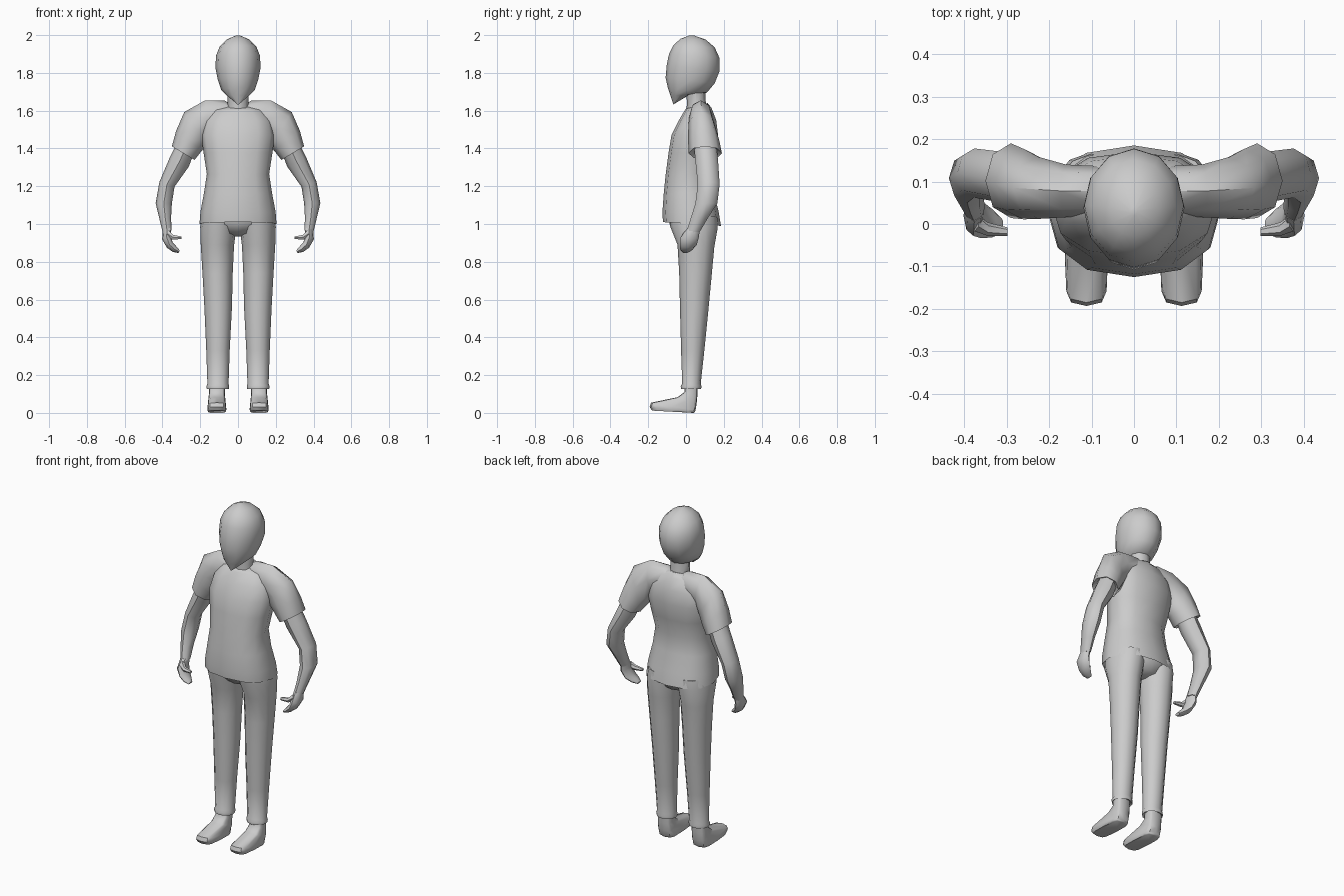
import bpy, math
from mathutils import Vector

grey = bpy.data.materials.new("plain grey")
grey.diffuse_color = (0.6, 0.6, 0.6, 1)


def power(t, p):
    return math.copysign(abs(t) ** p, t) if abs(t) > 1e-6 else 0.0


def loft(name, rings, n=12, p=1.0, mirror=False, caps=(True, True)):
    """Skin rings of (centre, u, v); p below 1 squares the section."""
    verts, faces = [], []
    for c, u, v in rings:
        for i in range(n):
            a = 2 * math.pi * i / n
            verts.append(c + u * power(math.cos(a), p) + v * power(math.sin(a), p))
    for r in range(len(rings) - 1):
        for i in range(n):
            j = (i + 1) % n
            faces.append((r * n + i, r * n + j, (r + 1) * n + j, (r + 1) * n + i))
    if caps[0]:
        faces.append(tuple(range(n))[::-1])
    if caps[1]:
        faces.append(tuple(range((len(rings) - 1) * n, len(rings) * n)))
    mesh = bpy.data.meshes.new(name)
    mesh.from_pydata(verts, [], faces)
    mesh.materials.append(grey)
    obj = bpy.data.objects.new(name, mesh)
    bpy.context.collection.objects.link(obj)
    bpy.ops.object.select_all(action='DESELECT')
    obj.select_set(True)
    bpy.context.view_layer.objects.active = obj
    bpy.ops.object.mode_set(mode='EDIT')
    bpy.ops.mesh.select_all(action='SELECT')
    bpy.ops.mesh.normals_make_consistent(inside=False)
    bpy.ops.object.mode_set(mode='OBJECT')
    bpy.ops.object.shade_smooth_by_angle(angle=math.radians(50))
    if mirror:
        obj.modifiers.new("other side", 'MIRROR')
    return obj


def slab(yf, zf, yb, zb, w, x=0.0):
    """Ring through a front point and a back point with half width w."""
    f, b = Vector((x, yf, zf)), Vector((x, yb, zb))
    return (f + b) / 2, (f - b) / 2, Vector((w, 0, 0))


def limb(x, y, z, tilt, r, ry):
    """Ring whose in-plane radius r points outward, raised by tilt degrees."""
    t = math.radians(tilt)
    return (Vector((x, y, z)), Vector((0, -ry, 0)),
            Vector((math.cos(t) * r, 0, math.sin(t) * r)))


# Head: rings fan from the chin and nape to the crown
loft("head", [slab(-.066, 1.632, -.055, 1.64, .006),
              slab(-.082, 1.68, .02, 1.685, .062),
              slab(-.096, 1.72, .11, 1.695, .088),
              slab(-.108, 1.775, .152, 1.745, .106),
              slab(-.102, 1.84, .178, 1.81, .119),
              slab(-.09, 1.90, .177, 1.88, .117),
              slab(-.068, 1.945, .152, 1.935, .097),
              slab(-.03, 1.98, .105, 1.976, .058),
              slab(.02, 1.999, .04, 1.999, .008)])
loft("neck", [slab(-.0, 1.56, .12, 1.56, .062), slab(.005, 1.64, .105, 1.64, .055),
              slab(.0, 1.73, .1, 1.73, .058)], n=8)

# Shirt body, with a turned-in hem
loft("shirt", [slab(-.10, 1.05, .15, 1.05, .17),
               slab(-.122, 1.01, .185, .99, .204),
               slab(-.125, 1.06, .172, 1.07, .199),
               slab(-.118, 1.16, .145, 1.17, .18),
               slab(-.108, 1.26, .135, 1.27, .165),
               slab(-.092, 1.38, .155, 1.37, .182),
               slab(-.077, 1.47, .17, 1.47, .195),
               slab(-.04, 1.545, .16, 1.55, .18),
               slab(-.008, 1.60, .135, 1.615, .13),
               slab(.0, 1.61, .115, 1.64, .062)], p=.85)

# Sleeves run from the collar over the shoulder
loft("sleeve", [limb(.03, .08, 1.575, 90, .055, .055),
                limb(.07, .078, 1.585, 90, .068, .058),
                limb(.16, .078, 1.56, 82, .096, .062),
                limb(.225, .085, 1.505, 56, .106, .073),
                limb(.26, .094, 1.44, 38, .086, .083),
                limb(.29, .102, 1.375, 31, .07, .088),
                limb(.283, .102, 1.395, 31, .05, .06)], n=8, mirror=True)

# Arms bend at the elbow and swing forward to the wrist
loft("arm", [limb(.265, .1, 1.43, 31, .05, .06),
             limb(.31, .11, 1.33, 28, .056, .06),
             limb(.376, .12, 1.21, 17, .042, .058),
             limb(.393, .108, 1.11, 0, .043, .058),
             limb(.385, .07, 1.03, -8, .031, .045),
             limb(.375, .038, .96, -12, .024, .036)], n=8, mirror=True)
loft("hand", [limb(.376, .04, .975, -12, .023, .034),
              limb(.378, .02, .93, -25, .026, .048),
              limb(.362, .012, .89, -45, .021, .045),
              limb(.335, .002, .866, -50, .017, .034),
              limb(.312, -.004, .853, -60, .008, .018)], n=8, mirror=True)
loft("thumb", [limb(.375, .005, .95, -60, .02, .022),
               limb(.345, -.012, .93, -80, .014, .016),
               limb(.298, -.018, .927, -90, .008, .01)], n=6, mirror=True)

# Trousers: hips, two legs and turned cuffs
loft("trouser_hips", [slab(-.09, 1.06, .16, 1.06, .175), slab(-.088, 1.0, .168, 1.0, .185),
                      slab(-.045, .95, .14, .95, .09), slab(.02, .935, .09, .935, .03)])
loft("trouser_leg", [slab(-.088, 1.04, .165, 1.04, .09, .1),
                     slab(-.085, .99, .168, .98, .096, .104),
                     slab(-.045, .89, .15, .88, .088, .109),
                     slab(-.036, .74, .137, .74, .08, .108),
                     slab(-.032, .56, .12, .56, .073, .105),
                     slab(-.026, .33, .097, .33, .062, .106),
                     slab(-.02, .155, .078, .155, .056, .106),
                     slab(-.028, .142, .082, .142, .06, .107),
                     slab(-.026, .127, .08, .127, .058, .107),
                     slab(-.01, .14, .06, .14, .042, .11)], mirror=True)

# Feet: rings fan forward from the ankle to the sole
loft("foot", [slab(-.005, .15, .062, .15, .042, .112),
              slab(-.008, .11, .06, .09, .042, .112),
              slab(-.045, .083, .056, .045, .046, .112),
              slab(-.185, .054, .05, .012, .049, .112),
              slab(-.193, .032, .045, .003, .051, .112),
              slab(-.18, .012, .04, .0, .046, .112)], p=.5, mirror=True)
